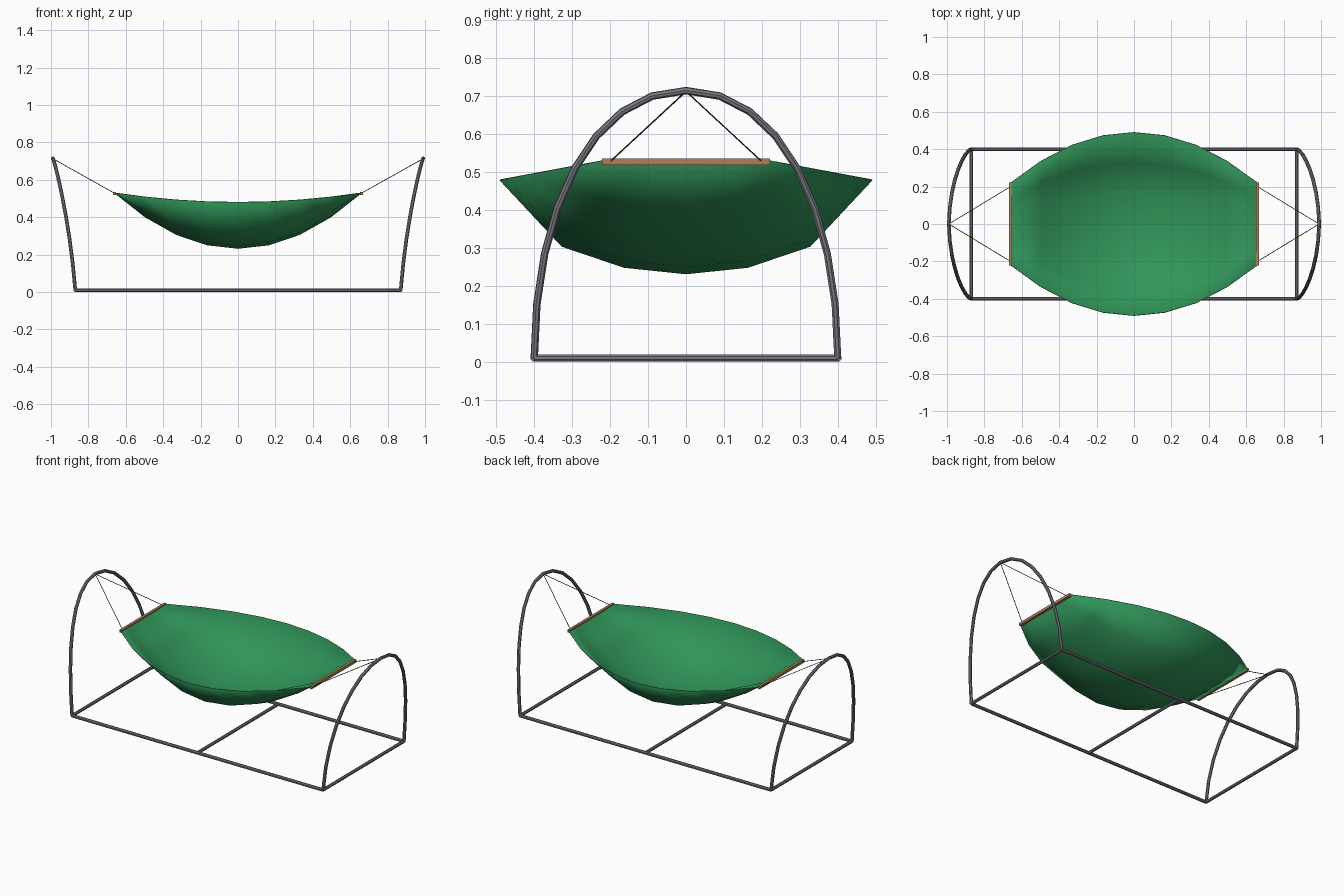
import bpy, bmesh, math
from mathutils import Vector

if "Cube" in bpy.data.objects:
    bpy.data.objects.remove(bpy.data.objects["Cube"])


def material(name, rgb):
    m = bpy.data.materials.new(name)
    m.diffuse_color = (*rgb, 1)
    m.use_nodes = True
    m.node_tree.nodes["Principled BSDF"].inputs["Base Color"].default_value = m.diffuse_color
    return m


STEEL = material("grey steel", (0.20, 0.20, 0.23))
FABRIC = material("green fabric", (0.03, 0.30, 0.10))
WOOD = material("brown wood", (0.43, 0.22, 0.10))
ROPE = material("dark rope", (0.10, 0.09, 0.07))


def add_object(name, bm, mat, smooth=False):
    bmesh.ops.recalc_face_normals(bm, faces=bm.faces)
    me = bpy.data.meshes.new(name)
    bm.to_mesh(me)
    bm.free()
    me.materials.append(mat)
    for p in me.polygons:
        p.use_smooth = smooth
    ob = bpy.data.objects.new(name, me)
    bpy.context.collection.objects.link(ob)
    return ob


def tube(name, points, radius, mat, sides=8):
    """Sweep a regular polygon along a path and cap both ends."""
    pts = [Vector(p) for p in points]
    bm = bmesh.new()
    rings = []
    side = None
    for i, p in enumerate(pts):
        d = (pts[min(i + 1, len(pts) - 1)] - pts[max(i - 1, 0)]).normalized()
        if side is None:
            side = d.orthogonal()
        side = (side - d * side.dot(d)).normalized()
        up = d.cross(side)
        angles = [2 * math.pi * (k + 0.5) / sides for k in range(sides)]
        rings.append([bm.verts.new(p + radius * (side * math.cos(a) + up * math.sin(a)))
                      for a in angles])
    for a, b in zip(rings, rings[1:]):
        for k in range(sides):
            n = (k + 1) % sides
            bm.faces.new((a[k], a[n], b[n], b[k]))
    bm.faces.new(rings[0])
    bm.faces.new(rings[-1])
    return add_object(name, bm, mat)


def bezier(p, t):
    s = 1 - t
    w = (s ** 3, 3 * s * s * t, 3 * s * t * t, t ** 3)
    return sum((Vector(q) * k for q, k in zip(p, w)), Vector())


R = 0.01
# Base frame: two long rails and three cross bars
for y, side in ((-0.4, "front"), (0.4, "back")):
    tube(side + "_rail", [(-0.87, y, R), (0.87, y, R)], R, STEEL)
for x, side in ((-0.87, "left"), (0, "middle"), (0.87, "right")):
    tube(side + "_cross_bar", [(x, -0.4, R), (x, 0.4, R)], R, STEEL)

# End arches leaning outwards, with ropes and spreader bars
ARCH = [(0.87, 0.4, R), (0.90, 0.4, 0.40), (0.985, 0.25, 0.715), (0.99, 0, 0.715)]
half = [bezier(ARCH, i / 8) for i in range(9)]
for s, side in ((-1, "left"), (1, "right")):
    path = [(s * p.x, p.y, p.z) for p in half]
    path += [(s * p.x, -p.y, p.z) for p in reversed(half[:-1])]
    tube(side + "_arch", path, R, STEEL)
    for y, end in ((-0.2, "front"), (0.2, "back")):
        tube(f"{side}_{end}_rope", [(s * 0.99, 0, 0.713), (s * 0.66, y, 0.528)],
             0.002, ROPE, 6)
    bm = bmesh.new()
    bmesh.ops.create_cube(bm, size=1)
    for v in bm.verts:
        v.co = Vector((s * 0.659 + v.co.x * 0.016, v.co.y * 0.444, 0.527 + v.co.z * 0.017))
    add_object(side + "_spreader_bar", bm, WOOD)

# Fabric sling: widens and sags towards the middle
NX, NY = 8, 6
bm = bmesh.new()
grid = []
for i in range(NX + 1):
    t = 2 * i / NX - 1
    bulge = 1 - t * t
    row = []
    for j in range(NY + 1):
        f = 2 * j / NY - 1
        sag = math.sqrt(max(0.0, math.cos(f * math.pi / 2)))
        row.append(bm.verts.new((0.66 * t, f * (0.22 + 0.27 * bulge),
                                 0.53 - 0.05 * bulge - 0.247 * bulge * sag)))
    grid.append(row)
for i in range(NX):
    for j in range(NY):
        bm.faces.new((grid[i][j], grid[i + 1][j], grid[i + 1][j + 1], grid[i][j + 1]))
sling = add_object("sling", bm, FABRIC, smooth=True)
solid = sling.modifiers.new("thickness", "SOLIDIFY")
solid.thickness = 0.004
solid.offset = 0
